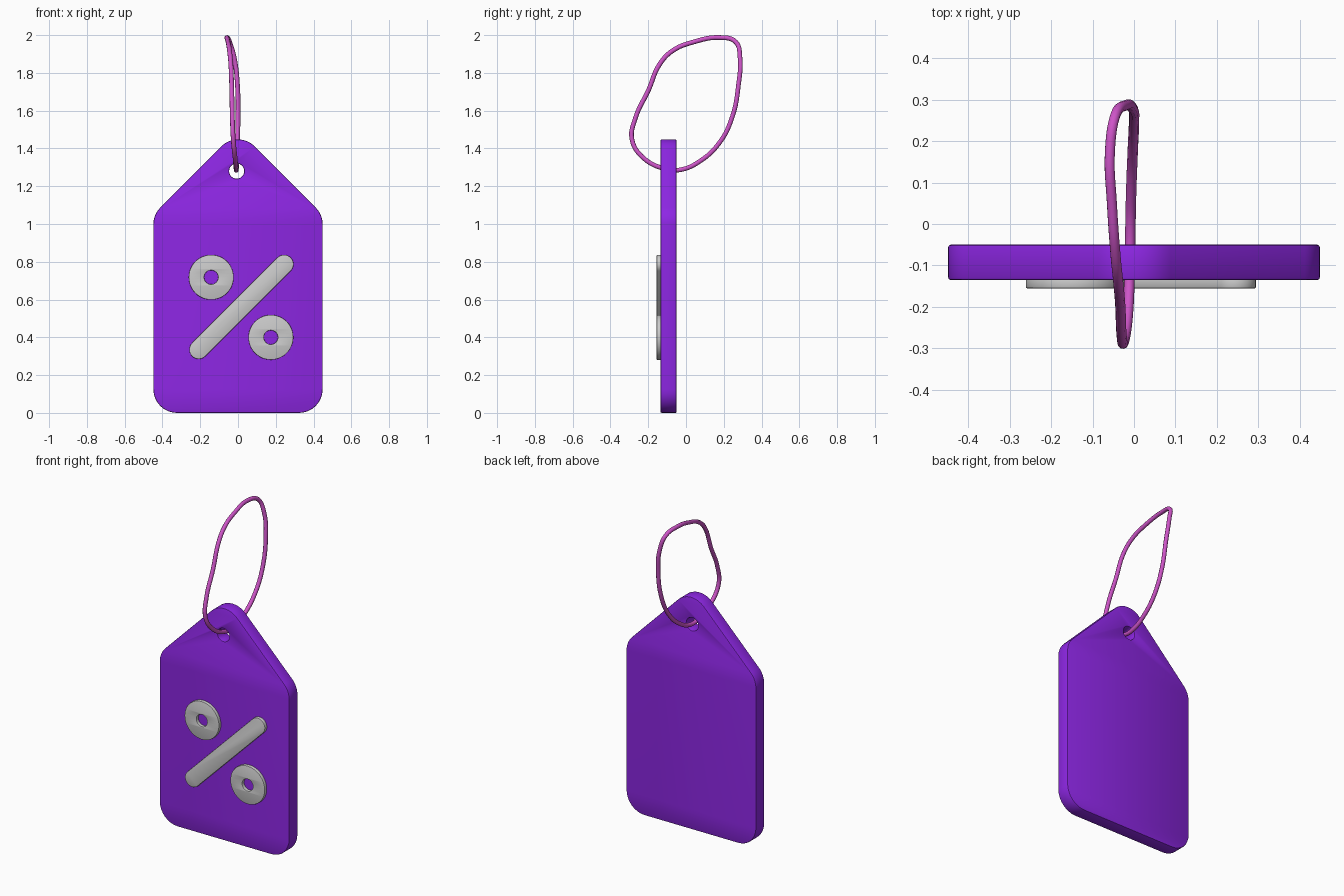
import bpy, math
from mathutils import Vector, Matrix

if "Cube" in bpy.data.objects:
    bpy.data.objects.remove(bpy.data.objects["Cube"])


def material(name, color):
    m = bpy.data.materials.new(name)
    m.diffuse_color = (*color, 1)
    m.use_nodes = True
    m.node_tree.nodes["Principled BSDF"].inputs["Base Color"].default_value = m.diffuse_color
    return m


def circle(cx, cz, r, n=48):
    return [(cx + r * math.cos(2 * math.pi * i / n), cz + r * math.sin(2 * math.pi * i / n))
            for i in range(n)]


def rounded(corners, r, n=8):
    """Round each corner of a convex counter-clockwise outline."""
    out = []
    for i, c in enumerate(corners):
        p = Vector(c)
        a = (Vector(corners[i - 1]) - p).normalized()
        b = (Vector(corners[(i + 1) % len(corners)]) - p).normalized()
        half = a.angle(b) / 2
        centre = p + (a + b).normalized() * (r / math.sin(half))
        t = r / math.tan(half)
        v0, v1 = p + a * t - centre, p + b * t - centre
        start = math.atan2(v0.y, v0.x)
        sweep = (math.atan2(v1.y, v1.x) - start) % (2 * math.pi)
        out += [(centre.x + r * math.cos(start + sweep * k / n),
                 centre.y + r * math.sin(start + sweep * k / n)) for k in range(n + 1)]
    return out


def finish(ob, mat=None, angle=30):
    bpy.ops.object.select_all(action='DESELECT')
    ob.select_set(True)
    bpy.context.view_layer.objects.active = ob
    bpy.ops.object.convert(target='MESH')
    ob = bpy.context.object
    bpy.ops.object.mode_set(mode='EDIT')
    bpy.ops.mesh.select_all(action='SELECT')
    bpy.ops.mesh.remove_doubles(threshold=0.0001)
    bpy.ops.mesh.normals_make_consistent(inside=False)
    bpy.ops.object.mode_set(mode='OBJECT')
    if mat:
        ob.data.materials.clear()
        ob.data.materials.append(mat)
    bpy.ops.object.shade_smooth_by_angle(angle=math.radians(angle))
    return ob


def plate(name, loops, y0, y1, bevel, mat=None):
    """Flat filled outline (with holes) in xz, from y0 to y1, softened edges."""
    cu = bpy.data.curves.new(name, 'CURVE')
    cu.dimensions = '2D'
    cu.fill_mode = 'BOTH'
    cu.extrude = (y1 - y0) / 2 - bevel
    cu.bevel_depth = bevel
    cu.bevel_resolution = 1
    cu.offset = -bevel
    for pts in loops:
        s = cu.splines.new('POLY')
        s.points.add(len(pts) - 1)
        for p, (x, z) in zip(s.points, pts):
            p.co = (x, z, 0, 1)
        s.use_cyclic_u = True
    ob = bpy.data.objects.new(name, cu)
    bpy.context.collection.objects.link(ob)
    ob = finish(ob, mat)
    ob.data.transform(Matrix.Translation((0, (y0 + y1) / 2, 0)) @ Matrix.Rotation(math.pi / 2, 4, 'X'))
    return ob


purple = material("purple", (0.27, 0.02, 0.78))
pink = material("pink", (0.62, 0.09, 0.58))

# Tag body with string hole
outline = [(-0.448, 0), (0.448, 0), (0.448, 1.05), (0, 1.5), (-0.448, 1.05)]
plate("tag_body", [rounded(outline, 0.125), circle(-0.007, 1.28, 0.04)[::-1]],
      -0.135, -0.05, 0.006, purple)

# Raised percent symbol
for name, cx, cz in (("upper_ring", -0.142, 0.718), ("lower_ring", 0.174, 0.40)):
    plate(name, [circle(cx, cz, 0.119), circle(cx, cz, 0.037, 32)[::-1]], -0.155, -0.13, 0.003)
a, b, r = Vector((-0.208, 0.335)), Vector((0.244, 0.787)), 0.05
bar = []
for centre, start in ((a, 0.75 * math.pi), (b, -0.25 * math.pi)):
    bar += [(centre.x + r * math.cos(start + math.pi * k / 16),
             centre.y + r * math.sin(start + math.pi * k / 16)) for k in range(17)]
plate("slash_bar", [bar], -0.155, -0.13, 0.003)

# String loop through the hole
path = [(-0.01, -0.10, 1.29), (-0.015, -0.22, 1.345), (-0.025, -0.286, 1.447),
        (-0.03, -0.267, 1.563), (-0.033, -0.198, 1.71), (-0.038, -0.14, 1.845),
        (-0.045, -0.07, 1.918), (-0.053, 0.045, 1.965), (-0.058, 0.177, 1.987),
        (-0.045, 0.262, 1.965), (-0.02, 0.286, 1.88), (-0.003, 0.278, 1.738),
        (0.0, 0.246, 1.57), (-0.003, 0.177, 1.43), (-0.007, 0.07, 1.33), (-0.009, -0.03, 1.287)]
cu = bpy.data.curves.new("string_loop", 'CURVE')
cu.dimensions = '3D'
cu.bevel_depth = 0.0125
cu.bevel_resolution = 3
cu.resolution_u = 6
s = cu.splines.new('BEZIER')
s.bezier_points.add(len(path) - 1)
for p, co in zip(s.bezier_points, path):
    p.co = co
    p.handle_left_type = p.handle_right_type = 'AUTO'
s.use_cyclic_u = True
loop = bpy.data.objects.new("string_loop", cu)
bpy.context.collection.objects.link(loop)
finish(loop, pink, 60)
